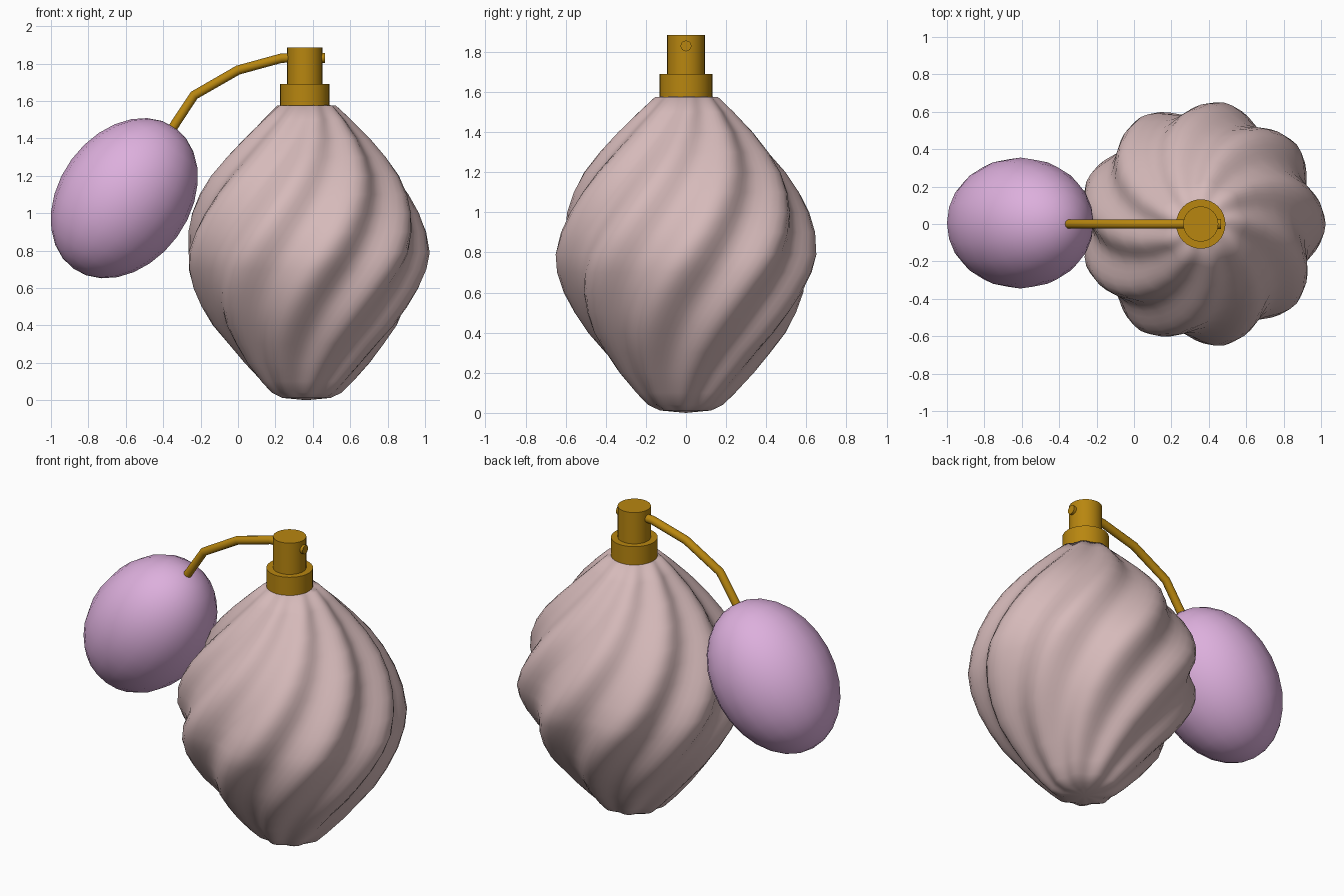
import bpy, bmesh, math
from mathutils import Vector

if "Cube" in bpy.data.objects:
    bpy.data.objects.remove(bpy.data.objects["Cube"])


def material(name, rgb):
    m = bpy.data.materials.new(name)
    m.diffuse_color = (*rgb, 1)
    m.use_nodes = True
    m.node_tree.nodes["Principled BSDF"].inputs["Base Color"].default_value = m.diffuse_color
    return m


GLASS = material("rose_glass", (0.67, 0.49, 0.49))
PLUM = material("lilac_rubber", (0.72, 0.43, 0.72))
GOLD = material("gold", (0.48, 0.24, 0.005))
CX = 0.365


def finish(ob, name, mat, angle=40):
    ob.name = name
    ob.data.materials.append(mat)
    bpy.ops.object.select_all(action='DESELECT')
    ob.select_set(True)
    bpy.context.view_layer.objects.active = ob
    bpy.ops.object.shade_smooth_by_angle(angle=math.radians(angle))
    return ob


def mesh_object(bm):
    bmesh.ops.recalc_face_normals(bm, faces=bm.faces)
    me = bpy.data.meshes.new("part")
    bm.to_mesh(me)
    bm.free()
    ob = bpy.data.objects.new("part", me)
    bpy.context.collection.objects.link(ob)
    return ob


def cylinder(name, r, z0, z1, segs=32):
    bpy.ops.mesh.primitive_cylinder_add(vertices=segs, radius=r, depth=z1 - z0,
                                        location=(CX, 0, (z0 + z1) / 2))
    return finish(bpy.context.object, name, GOLD)


# Bottle: nine lobes twisted along a turned profile (ridge radius, height)
profile = [(0.13, 0.012), (0.19, 0.04), (0.25, 0.1), (0.34, 0.2), (0.42, 0.3),
           (0.5, 0.4), (0.56, 0.5), (0.61, 0.6), (0.645, 0.7), (0.66, 0.79),
           (0.645, 0.9), (0.615, 1.0), (0.57, 1.1), (0.51, 1.2), (0.43, 1.3),
           (0.34, 1.4), (0.24, 1.5), (0.16, 1.575)]
LOBES, SEGS = 9, 90
bm = bmesh.new()
rings = []
for r, z in profile:
    twist = math.radians(60) * (z - 0.79)
    ring = []
    for i in range(SEGS):
        a = 2 * math.pi * i / SEGS
        rr = r * (0.95 + 0.05 * math.cos(LOBES * a))
        ring.append(bm.verts.new((CX + rr * math.cos(a + twist),
                                  rr * math.sin(a + twist), z)))
    rings.append(ring)
for lo, hi in zip(rings, rings[1:]):
    for i in range(SEGS):
        j = (i + 1) % SEGS
        bm.faces.new((lo[i], lo[j], hi[j], hi[i]))
for ring, z in ((rings[0], 0.0), (rings[-1], 1.585)):
    tip = bm.verts.new((CX, 0, z))
    for i in range(SEGS):
        bm.faces.new((ring[i], ring[(i + 1) % SEGS], tip))
finish(mesh_object(bm), "bottle", GLASS, 60)

# Collar, pump head and spray nozzle
CX = 0.357
cylinder("collar", 0.132, 1.565, 1.69)
cylinder("pump_head", 0.094, 1.66, 1.885)
bpy.ops.mesh.primitive_cylinder_add(vertices=16, radius=0.027, depth=0.06,
                                    location=(0.435, 0, 1.83),
                                    rotation=(0, math.pi / 2, 0))
finish(bpy.context.object, "nozzle", GOLD)

# Bent tube with mitred corners
path = [Vector(p) for p in ((0.3, 0, 1.832), (0.23, 0, 1.828), (0.0, 0, 1.765),
                            (-0.235, 0, 1.63), (-0.36, 0, 1.44))]
bm = bmesh.new()
rings = []
for i, p in enumerate(path):
    d_in = (p - path[max(i - 1, 0)]).normalized()
    d_out = (path[min(i + 1, len(path) - 1)] - p).normalized()
    side = (d_in + d_out).normalized().cross(Vector((0, 1, 0)))
    rings.append([bm.verts.new(p + 0.025 * (side * math.cos(a) + Vector((0, 1, 0)) * math.sin(a)))
                  for a in (2 * math.pi * k / 12 for k in range(12))])
for lo, hi in zip(rings, rings[1:]):
    for i in range(12):
        j = (i + 1) % 12
        bm.faces.new((lo[i], lo[j], hi[j], hi[i]))
bm.faces.new(rings[0])
bm.faces.new(rings[-1])
finish(mesh_object(bm), "tube", GOLD)

# Squeeze bulb: tilted ellipsoid
bpy.ops.mesh.primitive_uv_sphere_add(segments=20, ring_count=14, radius=1,
                                     location=(-0.608, 0.005, 1.08),
                                     rotation=(0, math.radians(36), 0))
bulb = bpy.context.object
bulb.scale = (0.35, 0.35, 0.465)
finish(bulb, "squeeze_bulb", PLUM, 60)
